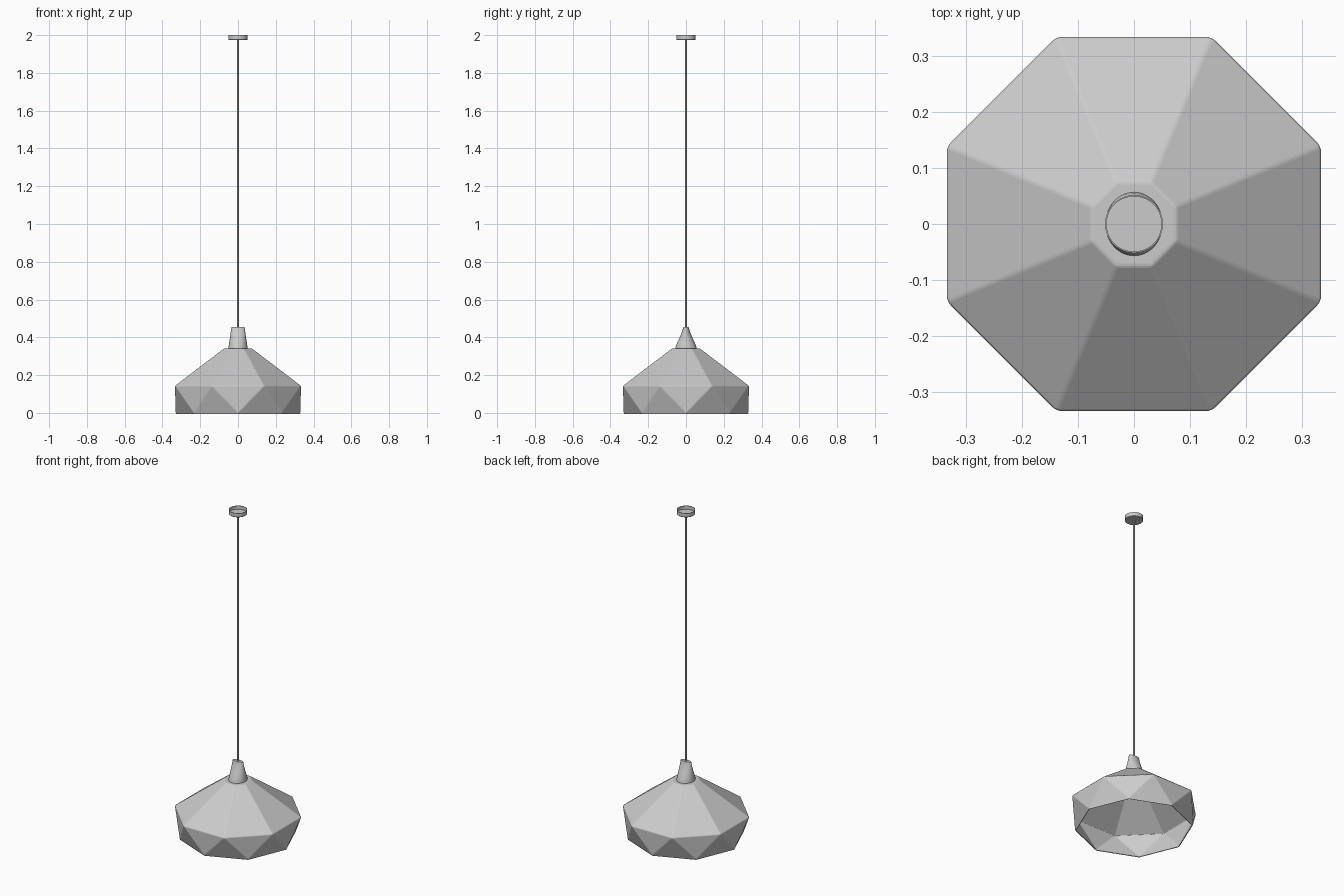
import bpy, bmesh
from math import sin, cos, pi, radians

if "Cube" in bpy.data.objects:
    bpy.data.objects.remove(bpy.data.objects["Cube"])


def ring(bm, n, rx, ry, z, offset=0.0):
    return [bm.verts.new((rx * cos(2 * pi * i / n + offset),
                          ry * sin(2 * pi * i / n + offset), z)) for i in range(n)]


def bridge(bm, a, b):
    n = len(a)
    for i in range(n):
        j = (i + 1) % n
        bm.faces.new((a[i], a[j], b[j], b[i]))


def finish(bm, name, smooth=None):
    bmesh.ops.recalc_face_normals(bm, faces=bm.faces)
    mesh = bpy.data.meshes.new(name)
    bm.to_mesh(mesh)
    bm.free()
    ob = bpy.data.objects.new(name, mesh)
    bpy.context.collection.objects.link(ob)
    if smooth:
        bpy.ops.object.select_all(action='DESELECT')
        bpy.context.view_layer.objects.active = ob
        ob.select_set(True)
        bpy.ops.object.shade_smooth_by_angle(angle=radians(smooth))
    return ob


def lathe(name, rings, n=48, cap_start=True, cap_end=True):
    """Stack of elliptical rings (rx, ry, z) joined into one skin."""
    bm = bmesh.new()
    loops = [ring(bm, n, *r) for r in rings]
    for a, b in zip(loops, loops[1:]):
        bridge(bm, a, b)
    if cap_start:
        bm.faces.new(loops[0])
    if cap_end:
        bm.faces.new(loops[-1])
    return finish(bm, name, 35)


# Faceted octagonal shade, open below, with a triangulated lower band
bm = bmesh.new()
half = pi / 8
top = ring(bm, 8, 0.081, 0.081, 0.34, half)
mid = ring(bm, 8, 0.361, 0.361, 0.143, half)
low = ring(bm, 8, 0.33, 0.33, 0.0)
bm.faces.new(top)
bridge(bm, mid, top)
for i in range(8):
    j = (i + 1) % 8
    bm.faces.new((low[i], low[j], mid[i]))
    bm.faces.new((mid[i], low[j], mid[j]))
# the outside must face outward because the shell grows inward
shade = finish(bm, "shade")
if shade.data.polygons[0].normal.z < 0:
    shade.data.flip_normals()
bevel = shade.modifiers.new("soft_edges", 'BEVEL')
bevel.width = 0.004
bevel.segments = 2
bevel.limit_method = 'ANGLE'
bevel.angle_limit = radians(12)
shell = shade.modifiers.new("shell", 'SOLIDIFY')
shell.thickness = 0.004
shell.offset = -1

# Pinched cord holder: stays wide in x, tapers concavely in y
lathe("cord_holder", [
    (0.051, 0.057, 0.338), (0.050, 0.055, 0.35), (0.047, 0.047, 0.37),
    (0.044, 0.038, 0.39), (0.041, 0.029, 0.41), (0.038, 0.021, 0.43),
    (0.036, 0.016, 0.447), (0.034, 0.014, 0.455)])

# Hanging cord
lathe("cord", [(0.005, 0.005, 0.45), (0.005, 0.005, 1.98)], n=16)

# Ceiling canopy: shallow cup open at the top
lathe("ceiling_canopy", [(r, r, z) for r, z in (
    (0.049, 1.974), (0.0515, 1.977), (0.0515, 2.0),
    (0.049, 2.0), (0.049, 1.978))])
